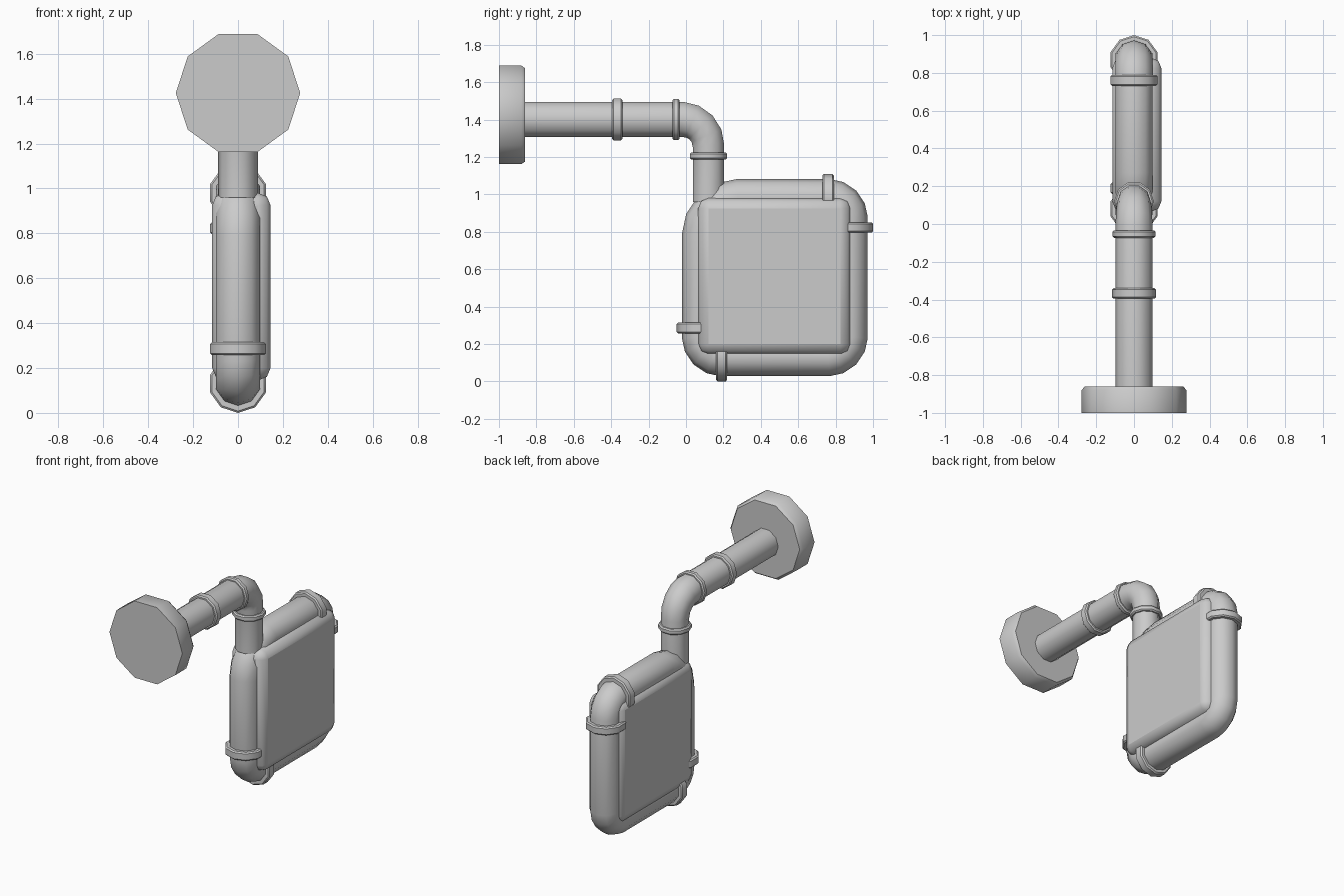
import bpy, bmesh
from math import sin, cos, pi, radians, tan
from mathutils import Vector

if "Cube" in bpy.data.objects:
    bpy.data.objects.remove(bpy.data.objects["Cube"])

SIDES = 10


def finish(name, bm, angle=40, bevel=0, segs=1):
    bmesh.ops.recalc_face_normals(bm, faces=bm.faces)
    me = bpy.data.meshes.new(name)
    bm.to_mesh(me)
    bm.free()
    ob = bpy.data.objects.new(name, me)
    bpy.context.collection.objects.link(ob)
    me.shade_smooth()
    me.set_sharp_from_angle(angle=radians(angle))
    if bevel:
        m = ob.modifiers.new("bevel", "BEVEL")
        m.width, m.segments = bevel, segs
        m.limit_method, m.angle_limit = "ANGLE", radians(60)
    return ob


def rounded(pts, radii, closed, steps=4):
    """Round the corners of a (y, z) path."""
    out, n = [], len(pts)
    for i, p in enumerate(pts):
        p, r = Vector(p), radii[i]
        if not r:
            out.append(p)
            continue
        a = (Vector(pts[i - 1]) - p).normalized()
        b = (Vector(pts[(i + 1) % n]) - p).normalized()
        c = p + (a + b) * r          # right-angle corners
        for k in range(steps + 1):
            t = k / steps * pi / 2
            out.append(c - b * r * cos(t) - a * r * sin(t))
    return out


def tube(name, path, radii, closed=False, phase=0.0, angle=40, bevel=0):
    """Sweep a ten-sided section along a (y, z) path; phase 0 points in-plane."""
    bm, rings, n = bmesh.new(), [], len(path)
    for i, p in enumerate(path):
        a = path[i - 1] if closed or i else p
        b = path[(i + 1) % n] if closed or i < n - 1 else p
        d = ((p - a).normalized() + (b - p).normalized()).normalized()
        nrm = Vector((-d.y, d.x))
        ring = []
        for k in range(SIDES):
            t = phase + 2 * pi * k / SIDES
            q = p + nrm * cos(t) * radii[i]
            ring.append(bm.verts.new((sin(t) * radii[i], q.x, q.y)))
        rings.append(ring)
    for i in range(n if closed else n - 1):
        r, s = rings[i], rings[(i + 1) % n]
        for k in range(SIDES):
            j = (k + 1) % SIDES
            bm.faces.new((r[k], r[j], s[j], s[k]))
    if not closed:
        bm.faces.new(rings[0])
        bm.faces.new(rings[-1])
    return finish(name, bm, angle, bevel)


def straight(name, a, b, r, phase, angle=40, bevel=0.008):
    return tube(name, [Vector(a), Vector(b)], [r, r], False, phase, angle, bevel)


# wall flange: vertices on the x axis, chamfer on its inner rim
bm = bmesh.new()
rims = []
for y, r in ((-1.0, 0.277), (-0.88, 0.277), (-0.86, 0.262)):
    rims.append([bm.verts.new((r * cos(2 * pi * k / SIDES), y,
                               1.425 + r * sin(2 * pi * k / SIDES))) for k in range(SIDES)])
for r, s in zip(rims, rims[1:]):
    for k in range(SIDES):
        j = (k + 1) % SIDES
        bm.faces.new((r[k], r[j], s[j], s[k]))
bm.faces.new(rims[0])
bm.faces.new(rims[-1])
finish("wall_flange", bm, 40)

# arm pipe with elbow down into the frame
path = rounded([(-0.88, 1.4), (0.12, 1.4), (0.12, 0.96)], [0, 0.14, 0], False)
n = len(path)
radii = [0.099] + [0.099 - 0.011 * i / (n - 3) for i in range(n - 2)] + [0.088]
tube("arm_pipe", path, radii, phase=pi / 2)

# collars on the arm
straight("arm_collar_outer", (-0.395, 1.4), (-0.34, 1.4), 0.117, pi / 2)
straight("arm_collar_inner", (-0.073, 1.4), (-0.034, 1.4), 0.115, pi / 2)
straight("drop_collar", (0.12, 1.186), (0.12, 1.224), 0.105, pi / 2)

# closed pipe frame, wider bend under the arm
corners = [(0.08, 0.13), (0.08, 0.98), (0.87, 0.98), (0.87, 0.13)]
loop = rounded(corners, [0.11, 0.2, 0.11, 0.11], True)
tube("pipe_frame", loop, [0.102] * len(loop), closed=True)

# frame collars, vertex facing outward
straight("frame_collar_front", (0.08, 0.315), (0.08, 0.257), 0.13, pi)
straight("frame_collar_top", (0.73, 0.98), (0.79, 0.98), 0.13, 0)
straight("frame_collar_back", (0.87, 0.795), (0.87, 0.85), 0.13, pi)
straight("frame_collar_bottom", (0.16, 0.13), (0.22, 0.13), 0.13, pi)

# sign panel filling the frame, thicker on the +x side
bm = bmesh.new()
bmesh.ops.create_cube(bm, size=1)
for v in bm.verts:
    v.co = (0.015 + v.co.x * 0.26, 0.4725 + v.co.y * 0.815, 0.5625 + v.co.z * 0.835)
finish("sign_panel", bm, 40, 0.055, 2)
